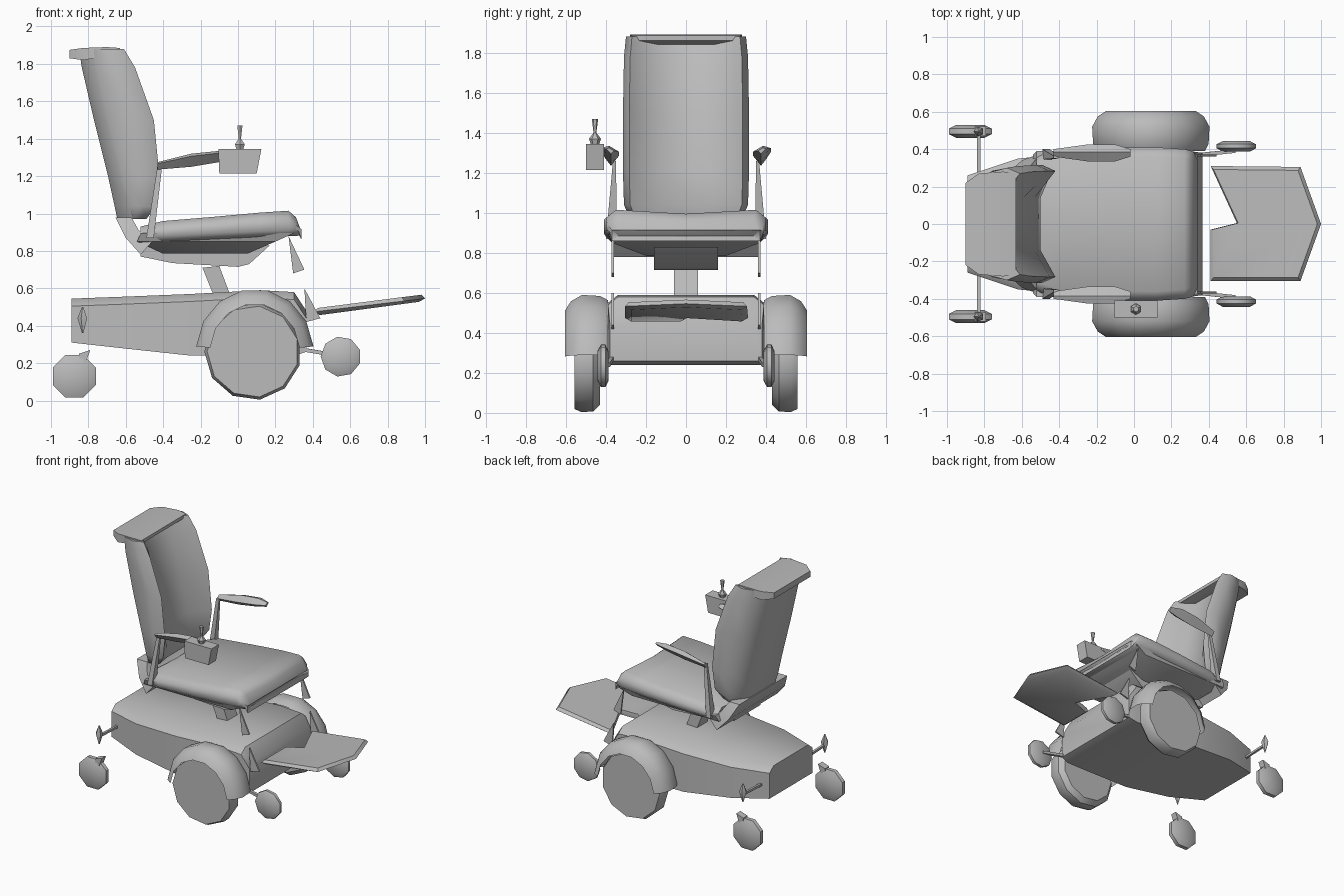
import bpy, bmesh, math
from mathutils import Vector

cube = bpy.data.objects.get("Cube")
if cube:
    bpy.data.objects.remove(cube, do_unlink=True)

GREY = (0.5, 0.5, 0.5, 1)
mat = bpy.data.materials.new("plain grey")
mat.use_nodes = True
mat.diffuse_color = GREY
bsdf = next(n for n in mat.node_tree.nodes if n.type == 'BSDF_PRINCIPLED')
bsdf.inputs["Base Color"].default_value = GREY
bsdf.inputs["Roughness"].default_value = 0.8

SIDES = (("front", -1), ("back", 1))


def finish(name, bm, angle=45):
    bmesh.ops.recalc_face_normals(bm, faces=bm.faces)
    mesh = bpy.data.meshes.new(name)
    bm.to_mesh(mesh)
    bm.free()
    mesh.materials.append(mat)
    ob = bpy.data.objects.new(name, mesh)
    bpy.context.collection.objects.link(ob)
    bpy.ops.object.select_all(action='DESELECT')
    bpy.context.view_layer.objects.active = ob
    ob.select_set(True)
    bpy.ops.object.shade_smooth_by_angle(angle=math.radians(angle))
    return ob


def loft(name, rings, closed=True, caps=True, angle=45):
    """Skin a list of point rings."""
    bm = bmesh.new()
    rows = [[bm.verts.new(p) for p in ring] for ring in rings]
    n = len(rows[0])
    for a, b in zip(rows, rows[1:]):
        for i in range(n if closed else n - 1):
            j = (i + 1) % n
            bm.faces.new((a[i], a[j], b[j], b[i]))
    if caps:
        bm.faces.new(rows[0])
        bm.faces.new(rows[-1])
    return finish(name, bm, angle)


def plate(name, outline, y0, y1):
    """Extrude a side outline (x, z) from y0 to y1."""
    return loft(name, [[(x, y, z) for x, z in outline] for y in (y0, y1)])


def turned(name, center, profile, sides, axis='Y', angle=45):
    """Stack of circles given as (offset along axis, radius)."""
    rings = []
    for off, r in profile:
        ring = []
        for i in range(sides):
            t = math.tau * (i + 0.5) / sides
            c, s = r * math.cos(t), r * math.sin(t)
            d = (c, off, s) if axis == 'Y' else (c, s, off)
            ring.append(Vector(center) + Vector(d))
        rings.append(ring)
    return loft(name, rings, angle=angle)


def bar(name, a, b, w):
    a, b = Vector(a), Vector(b)
    d = (b - a).normalized()
    u = d.orthogonal().normalized() * w
    v = d.cross(u)
    return loft(name, [[p + u, p + v, p - u, p - v] for p in (a, b)])


# Motor housing, lofted from back to nose
def body_ring(x, h, z0, z1):
    return [(x, -h, z0), (x, -h, z1 - .04), (x, -h + .05, z1),
            (x, h - .05, z1), (x, h, z1 - .04), (x, h, z0)]


loft("motor_housing", [body_ring(*s) for s in (
    (-.89, .26, .31, .545), (-.62, .35, .28, .555), (-.25, .385, .24, .57),
    (.12, .39, .24, .59), (.3, .39, .24, .58), (.365, .38, .26, .48))])

# Seat column and the bracket under the seat
plate("seat_column", [(-.19, .71), (-.1, .72), (-.04, .56), (-.13, .56)], -.06, .06)
plate("seat_bracket", [(-.53, .84), (-.52, .77), (-.35, .735), (0, .715),
                       (.06, .73), (.17, .83)], -.16, .16)


# Seat pan, narrowing downward
def pan_ring(z, x0, x1, h):
    return [(x0, -h, z), (x1, -h, z), (x1, h, z), (x0, h, z)]


loft("seat_pan", [pan_ring(.895, -.52, .3, .39), pan_ring(.85, -.54, .2, .37),
                  pan_ring(.785, -.4, .05, .2)])

# Curved link from the seat pan up behind the back, narrowing upward
loft("back_link", [[(x0, -h, z0), (x0, h, z0), (x1, h, z1), (x1, -h, z1)]
                   for x0, z0, x1, z1, h in (
                       (-.52, .78, -.45, .86, .37), (-.6, .87, -.53, .91, .34),
                       (-.655, .98, -.57, .98, .29))])


# Seat cushion, lofted along its depth with a rolled front
def cushion_ring(x, h, z0, z1):
    return [(x, -h + .03, z0), (x, -h, z0 + .03), (x, -h, z1 - .04),
            (x, -h + .05, z1), (x, 0, z1 - .02), (x, h - .05, z1),
            (x, h, z1 - .04), (x, h, z0 + .03), (x, h - .03, z0)]


loft("seat_cushion", [cushion_ring(*s) for s in (
    (-.52, .36, .845, .93), (-.4, .4, .85, .96), (-.1, .41, .865, .985),
    (.12, .41, .875, 1.005), (.27, .4, .88, 1.015), (.31, .39, .88, .98),
    (.34, .37, .885, .9))], angle=60)


# Backrest with rounded rear corners, side wings and a hollow middle
def back_ring(z, rear, wing, mid, h):
    half = [(rear, .55 * h), (rear + .08, .92 * h), (wing - .07, h),
            (wing, .9 * h), (mid, .45 * h)]
    return ([(x, y, z) for x, y in half]
            + [(x, -y, z) for x, y in reversed(half)])


loft("backrest", [back_ring(*s) for s in (
    (.97, -.645, -.49, -.51, .28), (1.04, -.66, -.44, -.5, .31),
    (1.2, -.695, -.42, -.53, .315), (1.5, -.77, -.45, -.59, .315),
    (1.78, -.835, -.55, -.67, .31), (1.88, -.85, -.61, -.72, .3))], angle=60)

# Headrest lip, narrowing to the rear
loft("headrest_lip", [[(x, -h, z0), (x, h, z0), (x, h, z1), (x, -h, z1)]
                      for x, h, z0, z1 in (
                          (-.9, .22, 1.83, 1.875), (-.83, .27, 1.82, 1.885),
                          (-.7, .28, 1.84, 1.89), (-.63, .27, 1.86, 1.885))])

# Footplate with a notched back edge, thicker in the middle
foot = [(.41, .31), (.89, .305), (1, 0), (.89, -.305), (.41, -.305),
        (.41, -.03), (.55, .005)]


def foot_ring(scale, lift):
    return [(.67 + (x - .67) * scale, y * scale, .475 + .12 * (x - .41) + lift)
            for x, y in foot]


loft("footplate", [foot_ring(.9, -.018), foot_ring(1, 0), foot_ring(.94, .02)])

for side, s in SIDES:
    # Drive wheel
    turned("drive_wheel_" + side, (.08, s * .495, .262),
           [(s * o, r) for o, r in ((-.065, .225), (-.03, .258), (.03, .26), (.062, .245))],
           11, angle=35)

    # Fender arch over the wheel
    arch = []
    for i in range(8):
        t = math.radians(5 + 170 * i / 7)
        arch.append([(.09 + r * math.cos(t), s * y, .26 + r * math.sin(t) * 1.07)
                     for y, r in ((.39, .29), (.43, .31), (.52, .315),
                                  (.575, .285), (.605, .24))])
    loft("fender_" + side, arch, closed=False, caps=False, angle=50)

    # Small front caster and its arm
    turned("front_caster_" + side, (.55, s * .415, .235),
           [(-.028, .075), (-.01, .108), (.012, .108), (.028, .075)], 9)
    bar("front_caster_arm_" + side, (.3, s * .365, .28), (.54, s * .39, .24), .014)

    # Rear caster with post, fork and strut
    turned("rear_caster_" + side, (-.875, s * .495, .13),
           [(-.035, .08), (-.015, .124), (.015, .124), (.035, .08)], 8)
    turned("rear_caster_post_" + side, (-.83, s * .495, 0),
           [(.36, .004), (.44, .028), (.5, .004)], 5, 'Z')
    plate("rear_caster_fork_" + side, [(-.84, .13), (-.79, .27), (-.85, .25)],
          s * .47, s * .52)
    bar("rear_strut_" + side, (-.83, s * .25, .41), (-.83, s * .5, .42), .012)

    # Footrest hangers
    plate("upper_hanger_" + side, [(.27, .88), (.355, .7), (.295, .68)],
          s * .36, s * .372)
    plate("lower_hanger_" + side, [(.355, .6), (.44, .44), (.365, .42)],
          s * .36, s * .372)

    # Armrest pad and tapered post
    loft("armrest_pad_" + side, [
        [(x, s * (.375 - w), z), (x, s * .385, z + t), (x, s * (.385 + w), z + t * .6),
         (x, s * .375, z - t)]
        for x, z, w, t in ((-.43, 1.255, .015, .02), (-.25, 1.285, .04, .035),
                           (-.1, 1.305, .04, .03), (-.02, 1.31, .015, .015))])
    loft("armrest_post_" + side, [
        [(x0, s * y0, z), (x1, s * y0, z), (x1, s * y1, z), (x0, s * y1, z)]
        for x0, x1, y0, y1, z in ((-.49, -.45, .345, .4, .87),
                                  (-.43, -.405, .35, .365, 1.26))])

# Control box and joystick on the front arm
plate("control_box", [(-.1, 1.215), (.1, 1.215), (.125, 1.345), (-.105, 1.345)], -.5, -.41)
turned("joystick", (.01, -.455, 0),
       [(1.34, .02), (1.37, .03), (1.4, .007), (1.47, .016)], 6, 'Z')
